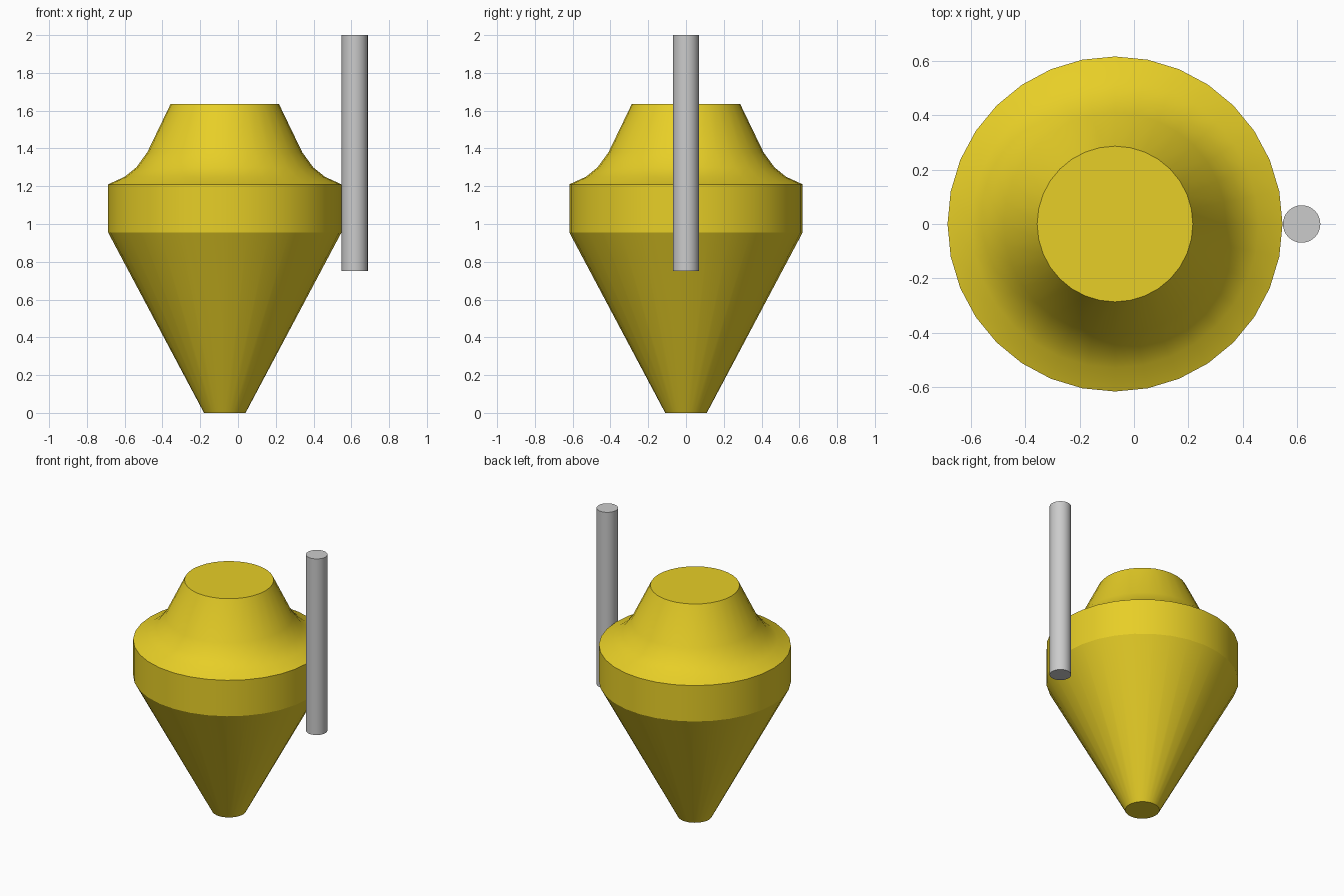
import bpy, bmesh
from math import cos, sin, pi, radians

if "Cube" in bpy.data.objects:
    bpy.data.objects.remove(bpy.data.objects["Cube"])


def lathe(name, profile, x, sides, color=None):
    """Closed solid of revolution from (radius, height) pairs, bottom to top."""
    bm = bmesh.new()
    rings = [[bm.verts.new((x + r * cos(2 * pi * i / sides),
                            r * sin(2 * pi * i / sides), z))
              for i in range(sides)] for r, z in profile]
    for low, high in zip(rings, rings[1:]):
        for i in range(sides):
            j = (i + 1) % sides
            bm.faces.new((low[i], low[j], high[j], high[i]))
    bm.faces.new(rings[0][::-1])
    bm.faces.new(rings[-1])
    mesh = bpy.data.meshes.new(name)
    bm.to_mesh(mesh)
    bm.free()
    obj = bpy.data.objects.new(name, mesh)
    bpy.context.collection.objects.link(obj)
    if color:
        mat = bpy.data.materials.new(name + "_paint")
        mat.diffuse_color = color
        mat.use_nodes = True
        mat.node_tree.nodes["Principled BSDF"].inputs["Base Color"].default_value = mat.diffuse_color
        mesh.materials.append(mat)
    bpy.ops.object.select_all(action='DESELECT')
    obj.select_set(True)
    bpy.context.view_layer.objects.active = obj
    bpy.ops.object.shade_smooth_by_angle(angle=radians(25))
    return obj


# Yellow vessel: tapered base, straight band, flared shoulder and neck
lathe("vessel_body", [(0.11, 0), (0.6175, 0.955), (0.6175, 1.21), (0.53, 1.25),
                      (0.468, 1.30), (0.41, 1.38), (0.287, 1.635)],
      -0.07, 32, (0.80, 0.62, 0.02, 1))

# Grey pipe touching the band on the right
lathe("side_pipe", [(0.069, 0.75), (0.069, 2.0)], 0.618, 32)
